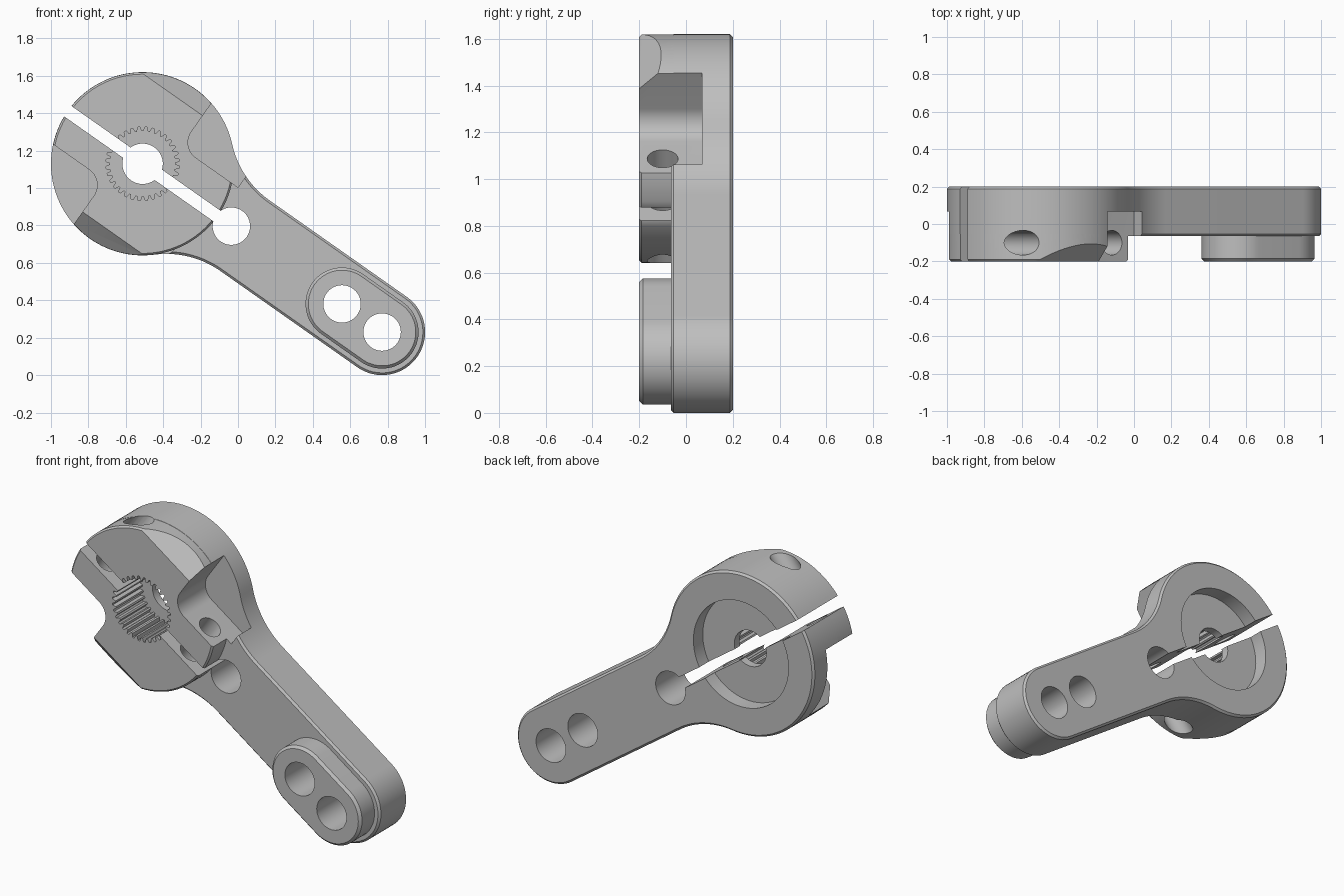
import bpy, bmesh, math
from mathutils import Vector

if "Cube" in bpy.data.objects:
    bpy.data.objects.remove(bpy.data.objects["Cube"])

HUB_R, ARM_R, FILLET_R = 0.49, 0.23, 0.5
ARM_LEN, MID_HOLE, NEAR_HOLE = 1.565, 0.58, 1.303
FRONT, STEP, BACK = -0.2, -0.065, 0.2
TILT = math.radians(35.1)
C, S = math.cos(TILT), math.sin(TILT)


def place(u, v, y):
    """Arm frame (u along the arm, v across it) to world, hub centre as origin."""
    return Vector((-0.51 + C * u + S * v, y, 1.13 - S * u + C * v))


def arc(cu, cv, r, a0, a1, n):
    return [(cu + r * math.cos(a0 + (a1 - a0) * i / n),
             cv + r * math.sin(a0 + (a1 - a0) * i / n)) for i in range(n + 1)]


def circle(cu, cv, r, n=64):
    return arc(cu, cv, r, 0, 2 * math.pi, n)[:-1]


def prism(name, outline, d0, d1, axis="y", bevel=0):
    """Extrude an outline along the y, u or v axis of the arm frame."""
    maps = {"y": lambda a, b, d: place(a, b, d),
            "v": lambda a, b, d: place(a, d, b),
            "u": lambda a, b, d: place(d, a, b)}
    bm = bmesh.new()
    ends = [[bm.verts.new(maps[axis](a, b, d)) for a, b in outline] for d in (d0, d1)]
    bm.faces.new(ends[0])
    bm.faces.new(ends[1][::-1])
    n = len(outline)
    for i in range(n):
        j = (i + 1) % n
        bm.faces.new((ends[0][j], ends[0][i], ends[1][i], ends[1][j]))
    bmesh.ops.recalc_face_normals(bm, faces=bm.faces)
    if bevel:
        rim = [e for e in bm.edges if e.calc_face_angle(0) > 1]
        bmesh.ops.bevel(bm, geom=rim, offset=bevel, segments=1,
                        affect="EDGES", profile=0.5)
    mesh = bpy.data.meshes.new(name)
    bm.to_mesh(mesh)
    bm.free()
    ob = bpy.data.objects.new(name, mesh)
    bpy.context.collection.objects.link(ob)
    return ob


def combine(target, tool, operation):
    tool.hide_render = True
    mod = target.modifiers.new("combine", "BOOLEAN")
    mod.operation, mod.solver, mod.object = operation, "EXACT", tool
    bpy.context.view_layer.objects.active = target
    bpy.ops.object.modifier_apply(modifier=mod.name)
    bpy.data.objects.remove(tool)


# Plate outline: hub arc, two blends and the rounded arm end
blend_u = math.sqrt((HUB_R + FILLET_R) ** 2 - (ARM_R + FILLET_R) ** 2)
blend_v = ARM_R + FILLET_R
hub_a = math.atan2(blend_v, blend_u)
outline = arc(0, 0, HUB_R, hub_a, 2 * math.pi - hub_a, 80)
outline += arc(blend_u, -blend_v, FILLET_R, math.pi - hub_a, math.pi / 2, 16)[1:]
outline += arc(ARM_LEN, 0, ARM_R, -math.pi / 2, math.pi / 2, 32)
outline += arc(blend_u, blend_v, FILLET_R, -math.pi / 2, hub_a - math.pi, 16)[:-1]
arm = prism("clamp_arm", outline, STEP, BACK, bevel=0.012)

# Raised hub and end boss on the front
combine(arm, prism("hub", circle(0, 0, HUB_R - 0.001, 96), FRONT, 0, bevel=0.01), "UNION")
boss = arc(ARM_LEN, 0, 0.195, -math.pi / 2, math.pi / 2, 32)
boss += arc(NEAR_HOLE, 0, 0.195, math.pi / 2, 1.5 * math.pi, 32)
combine(arm, prism("boss", boss, FRONT, 0, bevel=0.015), "UNION")

# Round recess in the back and the bore
cutters = [prism("recess", circle(0, 0, 0.32, 80), 0.11, 0.4),
           prism("bore", circle(0, 0, 0.108), -0.5, 0.5)]

# Toothed socket
TEETH = 32
teeth = []
for i in range(TEETH):
    for k, r in enumerate((0.174, 0.174, 0.197, 0.197)):
        a = 2 * math.pi * (i + (k + 0.2 * (k % 2)) / 4) / TEETH
        teeth.append((r * math.cos(a), r * math.sin(a)))
cutters.append(prism("socket", teeth, -0.5, 0.06))

# Holes along the arm
for u in (MID_HOLE, NEAR_HOLE, ARM_LEN):
    cutters.append(prism("arm_hole", circle(u, 0, 0.1), -0.5, 0.5))

# Screw pockets, sloped flats and screw holes on both sides of the hub
for s in (1, -1):
    pocket = [(0.115, 0.8)] + arc(0.215, 0.29, 0.1, math.pi, 1.5 * math.pi, 12)
    pocket += [(0.49, 0.19), (0.49, 0.8)]
    cutters.append(prism("pocket", [(s * u, s * v) for u, v in pocket], -0.5, 0.068))
    flat = [(0.385, -0.21), (0.595, 0), (0.595, -0.21)]
    cutters.append(prism("flat", [(s * v, y) for v, y in flat], -0.8, 0.8, "u"))
    cutters.append(prism("screw_hole", circle(s * 0.345, -0.1, 0.066, 40), -0.8, 0.8, "v"))

# Clamp slot
w = 0.034
cutters.append(prism("slot", [(-0.8, -w), (MID_HOLE, -w), (MID_HOLE, w), (-0.8, w)], -0.5, 0.5))

for cutter in cutters:
    combine(arm, cutter, "DIFFERENCE")

# Metal colour
grey = bpy.data.materials.new("metal grey")
grey.use_nodes = True
colour = (0.52, 0.52, 0.52, 1)
grey.diffuse_color = colour
grey.node_tree.nodes["Principled BSDF"].inputs["Base Color"].default_value = colour
arm.data.materials.clear()
arm.data.materials.append(grey)
for face in arm.data.polygons:
    face.material_index = 0

bpy.ops.object.select_all(action="DESELECT")
arm.select_set(True)
bpy.context.view_layer.objects.active = arm
bpy.ops.object.shade_smooth_by_angle(angle=math.radians(30))
